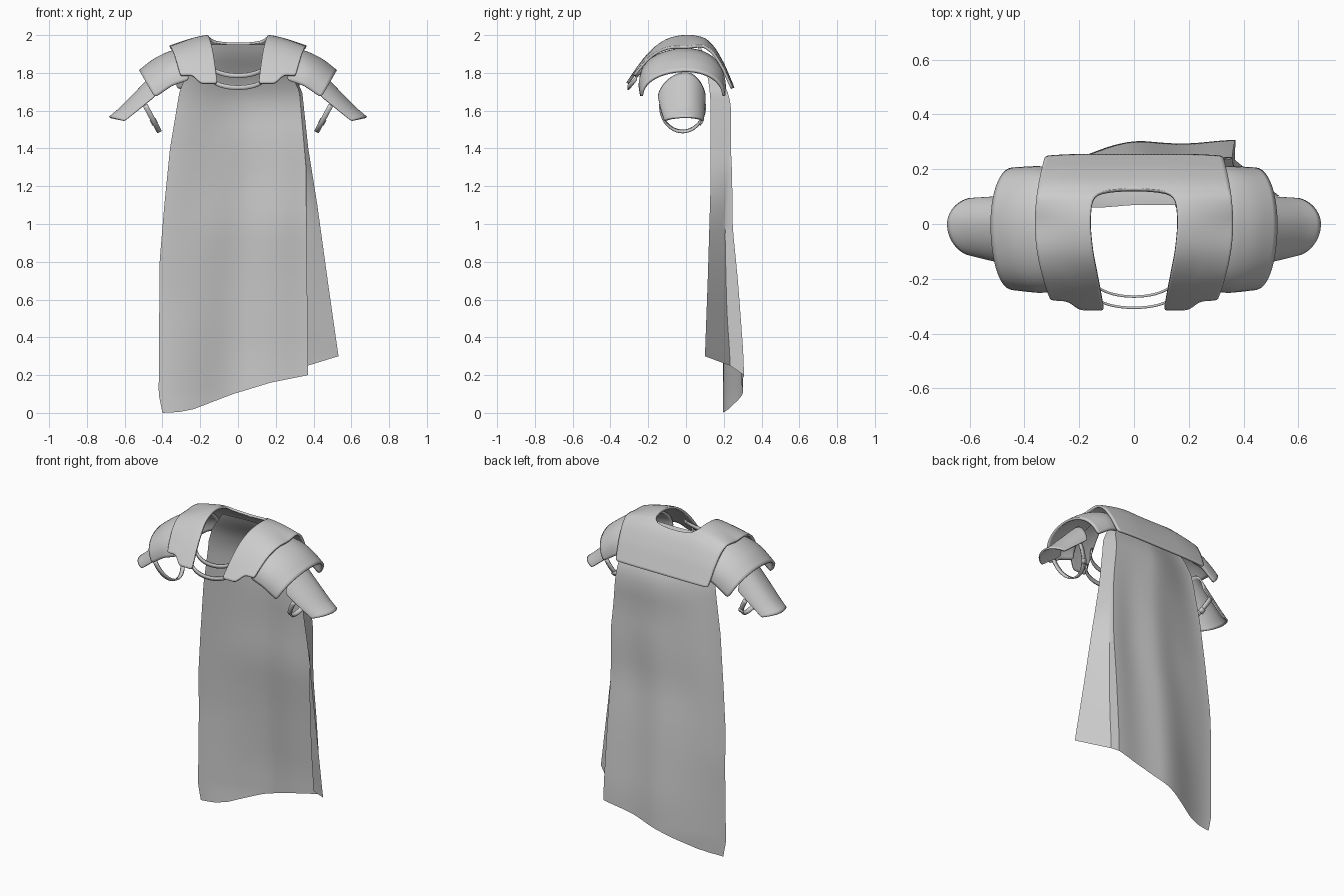
import bpy
import bmesh
import math
from mathutils import Vector

if "Cube" in bpy.data.objects:
    bpy.data.objects.remove(bpy.data.objects["Cube"], do_unlink=True)

grey = bpy.data.materials.new("plain_grey")
grey.use_nodes = True
colour = (0.6, 0.6, 0.6, 1)
grey.diffuse_color = colour
grey.node_tree.nodes["Principled BSDF"].inputs["Base Color"].default_value = colour


def lookup(table, t):
    """Piecewise linear value of a table of (key, value) pairs."""
    if t <= table[0][0]:
        return table[0][1]
    for (a, p), (b, q) in zip(table, table[1:]):
        if t <= b:
            return p + (q - p) * (t - a) / (b - a)
    return table[-1][1]


def soft(table, t):
    """Table value with its corners rounded off."""
    return sum(lookup(table, t + .02 * k) for k in range(-4, 5)) / 9


def smooth(a, b, t):
    t = min(1, max(0, (t - a) / (b - a)))
    return t * t * (3 - 2 * t)


def sheet(name, rows, thickness=0, mirror=False, subdivide=1):
    """Skin a grid of points, then round, thicken and mirror it."""
    bm = bmesh.new()
    grid = [[bm.verts.new(p) for p in row] for row in rows]
    for r, s in zip(grid, grid[1:]):
        for i in range(len(r) - 1):
            bm.faces.new((r[i], r[i + 1], s[i + 1], s[i]))
    bmesh.ops.remove_doubles(bm, verts=bm.verts, dist=0.0001)
    bmesh.ops.recalc_face_normals(bm, faces=bm.faces)
    mesh = bpy.data.meshes.new(name)
    bm.to_mesh(mesh)
    bm.free()
    mesh.materials.append(grey)
    obj = bpy.data.objects.new(name, mesh)
    bpy.context.collection.objects.link(obj)
    if mirror:
        mod = obj.modifiers.new("mirror", 'MIRROR')
        mod.use_clip = True
    if subdivide:
        mod = obj.modifiers.new("round", 'SUBSURF')
        mod.levels = mod.render_levels = subdivide
    if thickness:
        mod = obj.modifiers.new("thickness", 'SOLIDIFY')
        mod.thickness = thickness
        mod.offset = 0
    bpy.ops.object.select_all(action='DESELECT')
    obj.select_set(True)
    bpy.context.view_layer.objects.active = obj
    bpy.ops.object.shade_smooth_by_angle(angle=math.radians(40))


# Yoke: arched plate over the shoulders with an open neck
ARCH = [(-.31, 1.745), (-.25, 1.835), (-.2, 1.9), (-.15, 1.945), (-.1, 1.975), (-.05, 1.99),
        (0, 1.996), (.05, 1.993), (.1, 1.978), (.15, 1.93), (.2, 1.84), (.25, 1.72)]
NECK = [(-.31, .11), (-.2, .13), (-.1, .15), (0, .16), (.07, .155), (.1, .145),
        (.115, .12), (.122, .07), (.125, 0)]
stations = [-.31, -.295, -.26, -.22, -.18, -.14, -.1, -.05, 0, .04, .07, .1, .115, .122,
            .125, .14, .16, .18, .2, .22, .24, .25]


def yoke_point(x, y):
    f = max(0, (x - .15) / .21)
    if y < 0:
        y *= 1 - .1 * smooth(.19, .25, x)
    drop = .065 * f ** 1.5 * (1 - abs(y) / (.32 if y < 0 else .26))
    return Vector((x, y * (1 - .04 * f * f), lookup(ARCH, y) - drop))


yoke = []
for y in stations:
    inner = lookup(NECK, y)
    outer = .36 - .045 * (abs(y) / .28) ** 2
    yoke.append([yoke_point(inner + (outer - inner) * i / 12, y) for i in range(13)])
sheet("shoulder_yoke", yoke, .014, mirror=True)


# Half tube plates that follow the arm
def arm_plate(name, crest, rim, front, back, thickness, power):
    rows = []
    for i in range(9):
        a = i / 8
        top = Vector((lookup(crest[0], a), 0, lookup(crest[1], a)))
        low = Vector((lookup(rim[0], a), 0, lookup(rim[1], a)))
        row = []
        for j in range(21):
            ang = math.pi * (j / 20 - .5)
            p = low.lerp(top, max(0, math.cos(ang)) ** power)
            side = back if ang > 0 else front
            p.y = lookup(side, a) * abs(math.sin(ang))
            row.append(p)
        rows.append(row)
    sheet(name, rows, thickness, mirror=True)


arm_plate("shoulder_plate",
          ([(0, .27), (1, .52)], [(0, 1.925), (.35, 1.912), (.7, 1.87), (1, 1.81)]),
          ([(0, .26), (1, .44)], [(0, 1.762), (.5, 1.732), (1, 1.67)]),
          [(0, -.24), (.5, -.245), (1, -.235)], [(0, .195), (.5, .205), (1, .2)], .014, .9)
arm_plate("upper_arm_plate",
          ([(0, .44), (.75, .625), (1, .68)], [(0, 1.8), (.75, 1.61), (1, 1.565)]),
          ([(0, .44), (1, .6)], [(0, 1.675), (1, 1.545)]),
          [(0, -.145), (.5, -.13), (1, -.11)], [(0, .1), (1, .09)], .01, 1.3)


# Straps: flat ribbons along a path
def strap(name, path, across, mirror=False):
    sheet(name, [[p + across * k for p in path] for k in (-.5, .5)],
          .009, mirror, subdivide=0)


def arc(steps=24):
    return [math.pi * (i / steps - .5) for i in range(steps + 1)]


for name, half, y_end, y_mid, z_end, z_mid in (
        ("lower_neck_strap", .14, -.26, -.306, 1.775, 1.722),
        ("upper_neck_strap", .15, -.2, -.265, 1.85, 1.785)):
    path = [Vector((half * math.sin(t), y_end + (y_mid - y_end) * math.cos(t),
                    z_end + (z_mid - z_end) * math.cos(t))) for t in arc()]
    strap(name, path, Vector((0, 0, .024)))


def arm_loop(t):
    c = math.cos(t)
    return Vector((.492 - .075 * c, -.018 + .12 * math.sin(t), 1.63 - .14 * c))


strap("arm_strap", [arm_loop(t) for t in arc()], Vector((.024, 0, -.012)), True)
strap("arm_strap_buckle", [arm_loop(t) + Vector((0, .005, -.002)) for t in (.8, .9, 1)],
      Vector((.03, 0, -.015)), True)

# Cape: hanging cloth with a folded flap on its left edge
LEFT = [(0, -.4), (.1, -.42), (.8, -.415), (1.1, -.39), (1.4, -.36), (1.7, -.31),
        (1.8, -.27), (1.95, -.15)]
FOLD = [(.2, .37), (.9, .36), (1.3, .36), (1.7, .325), (1.8, .28), (1.95, .15)]
FLAP = [(.3, .532), (.7, .475), (1.1, .42), (1.4, .372), (1.7, .34), (1.8, .29), (1.95, .155)]
BACK = [(.12, .308), (.3, .305), (.7, .275), (1, .245), (1.25, .245), (1.45, .235),
        (1.62, .243), (1.72, .22), (1.85, .14), (1.95, .05)]
SIDE = [(0, .195), (.6, .2), (1.2, .175), (1.7, .15), (1.85, .11), (1.95, .045)]
EDGE = [(.3, .1), (.7, .115), (1.2, .13), (1.7, .13), (1.85, .1), (1.95, .045)]
HEM = [(0, 0), (.12, .005), (.22, .02), (.5, .1), (.75, .16), (1, .2)]
MAIN, FLAP_COLUMNS, ROWS = 48, 8, 64

cape = []
for r in range(ROWS + 1):
    v = r / ROWS
    row = []
    for c in range(MAIN + 1):
        s = c / MAIN
        z = 1.95 + v * (lookup(HEM, s) - 1.95)
        left, fold = lookup(LEFT, z), lookup(FOLD, z)
        y_side, y_back = soft(SIDE, z), soft(BACK, z)
        y = y_side + (y_back - y_side) * smooth(0, .6, s)
        # soft folds that drift sideways as the cloth falls
        y -= .009 * smooth(.1, .6, v) * s * (1 - math.cos((1 - s) * (11 + 3 * z)))
        row.append(Vector((left + (fold - left) * s, y, z)))
    for c in range(FLAP_COLUMNS + 1):
        s = c / FLAP_COLUMNS
        z = 1.95 + v * (.25 + .05 * s - 1.95)
        fold, edge = lookup(FOLD, z), lookup(FLAP, z)
        start = soft(BACK, z) - .002 - .07 * smooth(.2, .9, v)
        y = start + (soft(EDGE, z) - start) * s
        row.append(Vector((fold + (edge - fold) * s, y, z)))
    cape.append(row)
sheet("cape", cape, subdivide=0)
